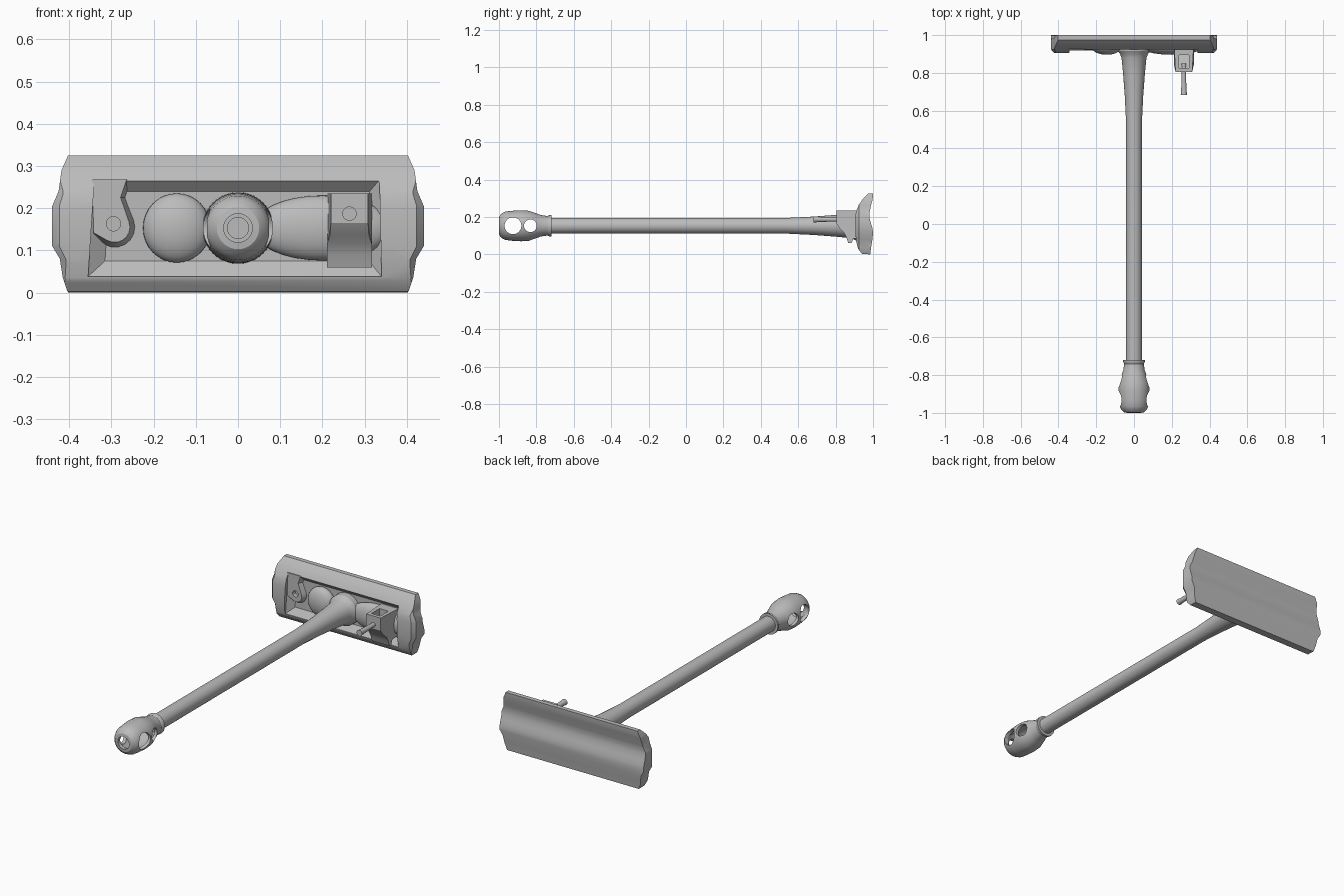
import bpy, bmesh, math
from mathutils import Vector

if "Cube" in bpy.data.objects:
    bpy.data.objects.remove(bpy.data.objects["Cube"])

ZC = 0.153  # height of the handle axis

grey = bpy.data.materials.new("plain grey")
grey.diffuse_color = (0.5, 0.5, 0.5, 1)
grey.use_nodes = True
grey.node_tree.nodes["Principled BSDF"].inputs["Base Color"].default_value = grey.diffuse_color


def finish(bm, name):
    bmesh.ops.remove_doubles(bm, verts=bm.verts, dist=1e-5)
    bmesh.ops.recalc_face_normals(bm, faces=bm.faces)
    me = bpy.data.meshes.new(name)
    bm.to_mesh(me)
    bm.free()
    me.materials.append(grey)
    ob = bpy.data.objects.new(name, me)
    bpy.context.collection.objects.link(ob)
    return ob


def loft(name, rings):
    """Solid through rings of equal length, capped at both ends."""
    bm = bmesh.new()
    vs = [[bm.verts.new(p) for p in r] for r in rings]
    n = len(vs[0])
    for a, b in zip(vs, vs[1:]):
        for i in range(n):
            bm.faces.new((a[i], a[(i + 1) % n], b[(i + 1) % n], b[i]))
    bm.faces.new(vs[0])
    bm.faces.new(vs[-1][::-1])
    return finish(bm, name)


def layer(outline, y):
    return [(x, y, z) for x, z in outline]


def lathe(name, prof, x=0, z=ZC, n=40, closed=False):
    """Spin (y, radius) points about a line along y."""
    bm = bmesh.new()
    rings = []
    for y, r in prof:
        rings.append([bm.verts.new((x + r * math.cos(2 * math.pi * i / n), y,
                                    z + r * math.sin(2 * math.pi * i / n))) for i in range(n)])
    pairs = list(zip(rings, rings[1:])) + ([(rings[-1], rings[0])] if closed else [])
    for a, b in pairs:
        for i in range(n):
            bm.faces.new((a[i], a[(i + 1) % n], b[(i + 1) % n], b[i]))
    if not closed:
        bm.faces.new(rings[0])
        bm.faces.new(rings[-1][::-1])
    return finish(bm, name)


def boolean(ob, cutter, op='DIFFERENCE'):
    m = ob.modifiers.new("cut", 'BOOLEAN')
    m.object, m.operation, m.solver = cutter, op, 'EXACT'
    bpy.context.view_layer.objects.active = ob
    bpy.ops.object.modifier_apply(modifier=m.name)
    bpy.data.objects.remove(cutter)


def smooth(ob, angle=32):
    bpy.ops.object.select_all(action='DESELECT')
    ob.select_set(True)
    bpy.context.view_layer.objects.active = ob
    bpy.ops.object.shade_smooth_by_angle(angle=math.radians(angle))


# Head plate: wavy section swept along x, trimmed to its outline
section = [(.975, .325), (.945, .295), (.925, .265), (.91, .235), (.905, .2), (.905, .12),
           (.91, .07), (.92, .03), (.94, .003), (.985, 0), (.99, .04), (.997, .08), (1.0, .115),
           (.997, .14), (.989, .165), (.982, .19), (.98, .21), (.983, .235), (.99, .265),
           (.998, .295), (1.0, .325)]
plate = loft("head_plate", [[(x, y, z) for y, z in section] for x in (-.46, .46)])
half = [(.395, -.01), (.405, .005), (.415, .035), (.422, .08), (.44, .11), (.44, .205),
        (.425, .24), (.418, .29), (.402, .326), (.398, .34)]
outline = half + [(-x, z) for x, z in reversed(half)]
narrow = [(x - math.copysign(.022, x), z) for x, z in outline]
boolean(plate, loft("trim", [layer(narrow, .88), layer(narrow, .9), layer(outline, .925),
                             layer(outline, 1.02)]), 'INTERSECT')

# Recess with sloping walls
mouth = [(-.355, .038), (.34, .038), (.335, .267), (-.34, .267)]
floor = [(-.315, .075), (.31, .075), (.312, .24), (-.305, .24)]
boolean(plate, loft("recess", [layer(mouth, .87), layer(mouth, .922), layer(floor, .948)]))
smooth(plate)


# Corner pad with rounded tab and a small hole
def tab(r, e):
    arc = [(-.292 + r * math.cos(math.radians(a)), .155 + r * math.sin(math.radians(a)))
           for a in range(20, -121, -20)]
    return [(-.345, .268), (-.252 + e, .268), (-.266 + e, .225)] + arc + [(-.342, .13 - e)]


pad = loft("corner_pad", [layer(tab(.053, .003), .96), layer(tab(.036, -.012), .922)])
boolean(pad, lathe("hole", [(.9, .017), (.945, .017)], -.295, .163, 20))
smooth(pad)

# Bulges inside the recess
for name, x, rx, rz in (("round_bulge", -.145, .08, .082), ("long_bulge", .2, .165, .077)):
    bm = bmesh.new()
    bmesh.ops.create_uvsphere(bm, u_segments=32, v_segments=16, radius=1)
    for v in bm.verts:
        v.co = Vector((x + v.co.x * rx, .938 + v.co.y * .042, ZC + v.co.z * rz))
    smooth(finish(bm, name))

# Handle flaring into the plate, bored at the front
smooth(lathe("handle", [(-.6, .001), (-.6, .025), (-.74, .025), (-.74, .042), (.54, .042),
                        (.68, .049), (.8, .058), (.88, .066), (.9, .074), (.915, .084),
                        (.96, .085)]))

# Hollow end bulb with cross holes
bulb = lathe("end_bulb", [(-1, .034), (-.998, .05), (-.985, .066), (-.965, .076), (-.93, .08),
                          (-.88, .083), (-.84, .08), (-.8, .066), (-.775, .057), (-.74, .052),
                          (-.73, .057), (-.72, .057), (-.72, .038), (-.77, .04), (-.8, .05),
                          (-.84, .064), (-.88, .067), (-.93, .064), (-.965, .056), (-.98, .034)],
             closed=True)
for y, r in ((-.925, .045), (-.832, .034)):
    ring = [(y + r * math.cos(i * math.pi / 14), ZC + r * math.sin(i * math.pi / 14))
            for i in range(28)]
    boolean(bulb, loft("cross_hole", [[(x, a, b) for a, b in ring] for x in (-.15, .15)]))
smooth(bulb)

# Bracket block with curved underside, tapering forward and notched on top
side = [(.805, .235), (.805, .165), (.825, .135), (.845, .115), (.858, .09), (.868, .06),
        (.885, .06), (.895, .085), (.96, .09), (.96, .235)]
rings = []
for s in (-1, 1):
    rings.append([(.264 + s * (.053 - .1 * max(0, .895 - y) * (z > .13)), y, z) for y, z in side])
bracket = loft("bracket", rings)
boolean(bracket, loft("notch", [[(x, y, z) for y, z in
                                 ((.825, .3), (.825, .195), (.895, .175), (.895, .3))]
                                for x in (.238, .292)]))
smooth(bracket)

# Pin on the bracket, slightly flared at its tip
smooth(lathe("bracket_pin", [(.682, .017), (.7, .015), (.76, .012), (.85, .012)], .264, .187, 20))
